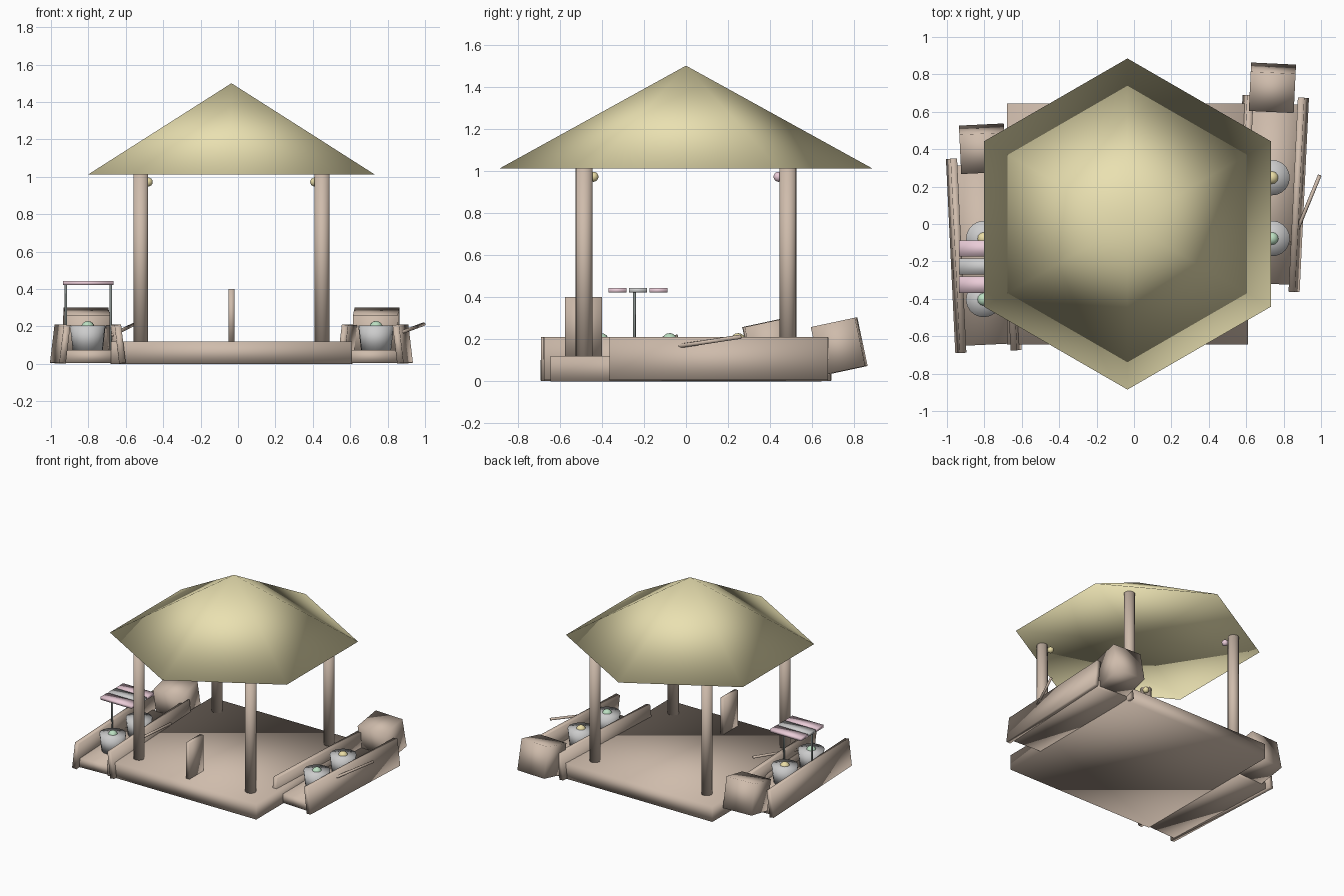
import bpy, bmesh
from math import pi
from mathutils import Matrix, Vector

if "Cube" in bpy.data.objects:
    bpy.data.objects.remove(bpy.data.objects["Cube"])

def material(name, rgb):
    m = bpy.data.materials.new(name)
    m.diffuse_color = (*rgb, 1)
    m.use_nodes = True
    m.node_tree.nodes["Principled BSDF"].inputs["Base Color"].default_value = m.diffuse_color
    return m

WOOD = material("wood", (0.62, 0.50, 0.41))
STRAW = material("straw", (0.82, 0.75, 0.44))
WHITE = material("white", (0.85, 0.85, 0.83))
PINK = material("pink", (0.82, 0.60, 0.68))
GREEN = material("green", (0.50, 0.74, 0.54))
YELLOW = material("yellow", (0.82, 0.72, 0.38))
METAL = material("metal", (0.22, 0.25, 0.24))
ID = Matrix.Identity(4)

def finish(name, bm, mat, matrix):
    bm.transform(matrix)
    me = bpy.data.meshes.new(name)
    bm.to_mesh(me)
    bm.free()
    me.shade_smooth()
    me.materials.append(mat)
    ob = bpy.data.objects.new(name, me)
    bpy.context.collection.objects.link(ob)
    return ob

def box(name, size, loc, mat, rot=ID, base=ID):
    bm = bmesh.new()
    bmesh.ops.create_cube(bm, size=1)
    return finish(name, bm, mat, base @ Matrix.Translation(loc) @ rot @ Matrix.Diagonal((*size, 1)))

def cone(name, r1, r2, z0, z1, xy, mat, sides=16, turn=0, base=ID):
    bm = bmesh.new()
    bmesh.ops.create_cone(bm, cap_ends=True, cap_tris=True, segments=sides,
                          radius1=r1, radius2=r2, depth=z1 - z0)
    bmesh.ops.remove_doubles(bm, verts=bm.verts, dist=1e-5)
    return finish(name, bm, mat, base @ Matrix.Translation((*xy, (z0 + z1) / 2)) @ Matrix.Rotation(turn, 4, 'Z'))

def ball(name, r, loc, mat, base=ID):
    bm = bmesh.new()
    bmesh.ops.create_uvsphere(bm, u_segments=12, v_segments=8, radius=r)
    return finish(name, bm, mat, base @ Matrix.Translation(loc))

def rod(name, a, b, r, mat, base=ID):
    a, b = Vector(a), Vector(b)
    bm = bmesh.new()
    bmesh.ops.create_cone(bm, cap_ends=True, segments=8, radius1=r, radius2=r, depth=(b - a).length)
    rot = (b - a).to_track_quat('Z', 'Y').to_matrix().to_4x4()
    return finish(name, bm, mat, base @ Matrix.Translation((a + b) / 2) @ rot)

CX = -0.035

# pavilion: platform, hexagonal roof, stall panel
box("platform", (1.29, 1.29, 0.12), (CX, 0, 0.06), WOOD)
top = cone("roof", 0.885, 0, 1.012, 1.5, (CX, 0), STRAW, sides=6, turn=0)
ys = [v.co.y for v in top.data.vertices]
if max(ys) < 0.85:  # corners point along y
    top.data.transform(Matrix.Translation((CX, 0, 0)) @ Matrix.Rotation(pi / 6, 4, 'Z') @ Matrix.Translation((-CX, 0, 0)))
box("panel", (0.03, 0.175, 0.29), (CX, -0.487, 0.255), WOOD)

# corner pillars with a lantern on the inner side of each
for sx in (-1, 1):
    for sy in (-1, 1):
        cone("pillar", 0.04, 0.04, 0.11, 1.015, (CX + sx * 0.485, sy * 0.485), WOOD)
        ball("lantern", 0.024, (CX + sx * 0.445, sy * 0.44, 0.972), PINK if sy > 0 else YELLOW)

# two market boats, turned slightly toward opposite sides
for s in (-1, 1):
    base = Matrix.Translation((CX + s * 0.768, s * 0.163, 0)) @ Matrix.Rotation(-s * 0.048, 4, 'Z')
    box("boat_floor", (0.28, 0.965, 0.07), (0, 0, 0.04), WOOD, base=base)
    for e in (-1, 1):
        box("boat_side", (0.035, 1.04, 0.206), (e * 0.148, 0, 0.106), WOOD,
            Matrix.Rotation(-e * 0.12, 4, 'Y'), base)
    box("boat_bow", (0.24, 0.215, 0.235), (-s * 0.02, 0.565, 0.165), WOOD,
        Matrix.Rotation(0.21, 4, 'X'), base)
    # bowls of goods
    for y, mat in ((0.085, YELLOW), (-0.24, GREEN)):
        x = s * (-y * 0.05) + (0.005 if s > 0 else 0)
        cone("bowl", 0.08, 0.095, 0.072, 0.205, (x, y), WHITE, sides=20, base=base)
        ball("goods", 0.036, (x, y, 0.193), mat, base)
    # paddle
    rod("paddle", (0.12, -0.27, 0.155), (0.255, 0.11, 0.212), 0.01, WOOD, base)

# striped awning over the left boat
for y, mat in ((-0.325, PINK), (-0.228, WHITE), (-0.131, PINK)):
    box("awning_stripe", (0.27, 0.086, 0.022), (-0.80, y, 0.432), mat)
for x in (-0.92, -0.68):
    rod("awning_post", (x, -0.245, 0.07), (x, -0.245, 0.425), 0.007, METAL)
